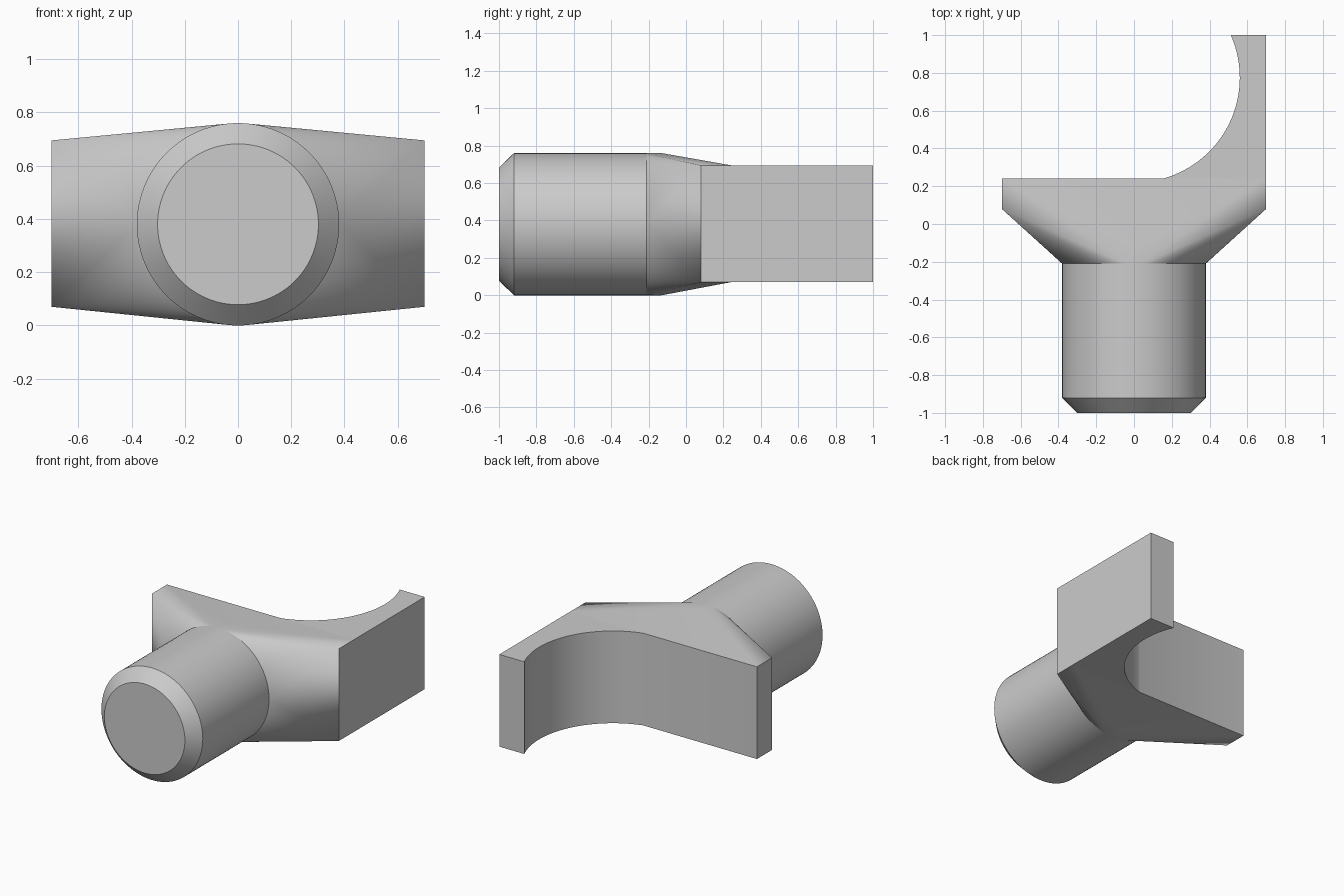
import bpy, bmesh, math
from mathutils import Vector

if "Cube" in bpy.data.objects:
    bpy.data.objects.remove(bpy.data.objects["Cube"])

R, ZC = 0.38, 0.38            # shaft radius and axis height
LOW, HIGH = 0.07, 0.695       # head plate bottom and top
NECK, BACK, HALF = -0.21, 0.24, 0.70
SEG = 96

grey = bpy.data.materials.new("plain grey")
grey.use_nodes = True
grey.diffuse_color = (0.6, 0.6, 0.6, 1)
grey.node_tree.nodes["Principled BSDF"].inputs["Base Color"].default_value = (0.6, 0.6, 0.6, 1)


def finish(name, bm):
    mesh = bpy.data.meshes.new(name)
    bm.to_mesh(mesh)
    bm.free()
    obj = bpy.data.objects.new(name, mesh)
    bpy.context.collection.objects.link(obj)
    mesh.materials.append(grey)
    bpy.ops.object.select_all(action='DESELECT')
    obj.select_set(True)
    bpy.context.view_layer.objects.active = obj
    bpy.ops.object.shade_smooth_by_angle(angle=math.radians(20))


def ring(bm, radius, y):
    angles = [2 * math.pi * i / SEG for i in range(SEG)]
    return [bm.verts.new((radius * math.cos(a), y, ZC + radius * math.sin(a))) for a in angles]


# Round shaft with a chamfered front end, open where it meets the head
bm = bmesh.new()
rings = [ring(bm, 0.302, -1), ring(bm, R, -0.92), ring(bm, R, NECK)]
bm.faces.new(rings[0])
for a, b in zip(rings, rings[1:]):
    for i in range(SEG):
        j = (i + 1) % SEG
        bm.faces.new((a[j], a[i], b[i], b[j]))
finish("shaft", bm)

# Head blending the round neck into a rectangular plate
bm = bmesh.new()
ring(bm, R, NECK)
for z in (ZC - R, ZC + R):
    bm.verts.new((0, -0.13, z))
for x in (-HALF, HALF):
    for y in (0.08, BACK):
        for z in (LOW, HIGH):
            bm.verts.new((x, y, z))
bmesh.ops.convex_hull(bm, input=bm.verts[:])
bm.normal_update()
hidden = [f for f in bm.faces if abs(f.normal.y) > 0.999]
bmesh.ops.delete(bm, geom=hidden, context='FACES')
bmesh.ops.recalc_face_normals(bm, faces=bm.faces[:])
finish("head", bm)

# Back wall and curved arm
centre, radius = Vector((0.005, 0.775)), 0.555
start = math.asin((BACK - centre.y) / radius)
end = math.asin((1 - centre.y) / radius)
steps = 40
path = [(-HALF, BACK)]
for i in range(steps + 1):
    a = start + (end - start) * i / steps
    path.append((centre.x + radius * math.cos(a), centre.y + radius * math.sin(a)))
path += [(HALF, 1), (HALF, BACK)]
bm = bmesh.new()
low = [bm.verts.new((x, y, LOW)) for x, y in path]
high = [bm.verts.new((x, y, HIGH)) for x, y in path]
for i in range(len(path) - 1):
    bm.faces.new((low[i + 1], low[i], high[i], high[i + 1]))
bm.faces.new(low[1:])
bm.faces.new(high[:0:-1])
bmesh.ops.recalc_face_normals(bm, faces=bm.faces[:])
if max(bm.faces, key=lambda f: f.calc_center_median().z).normal.z < 0:
    bmesh.ops.reverse_faces(bm, faces=bm.faces[:])
finish("curved_arm", bm)
